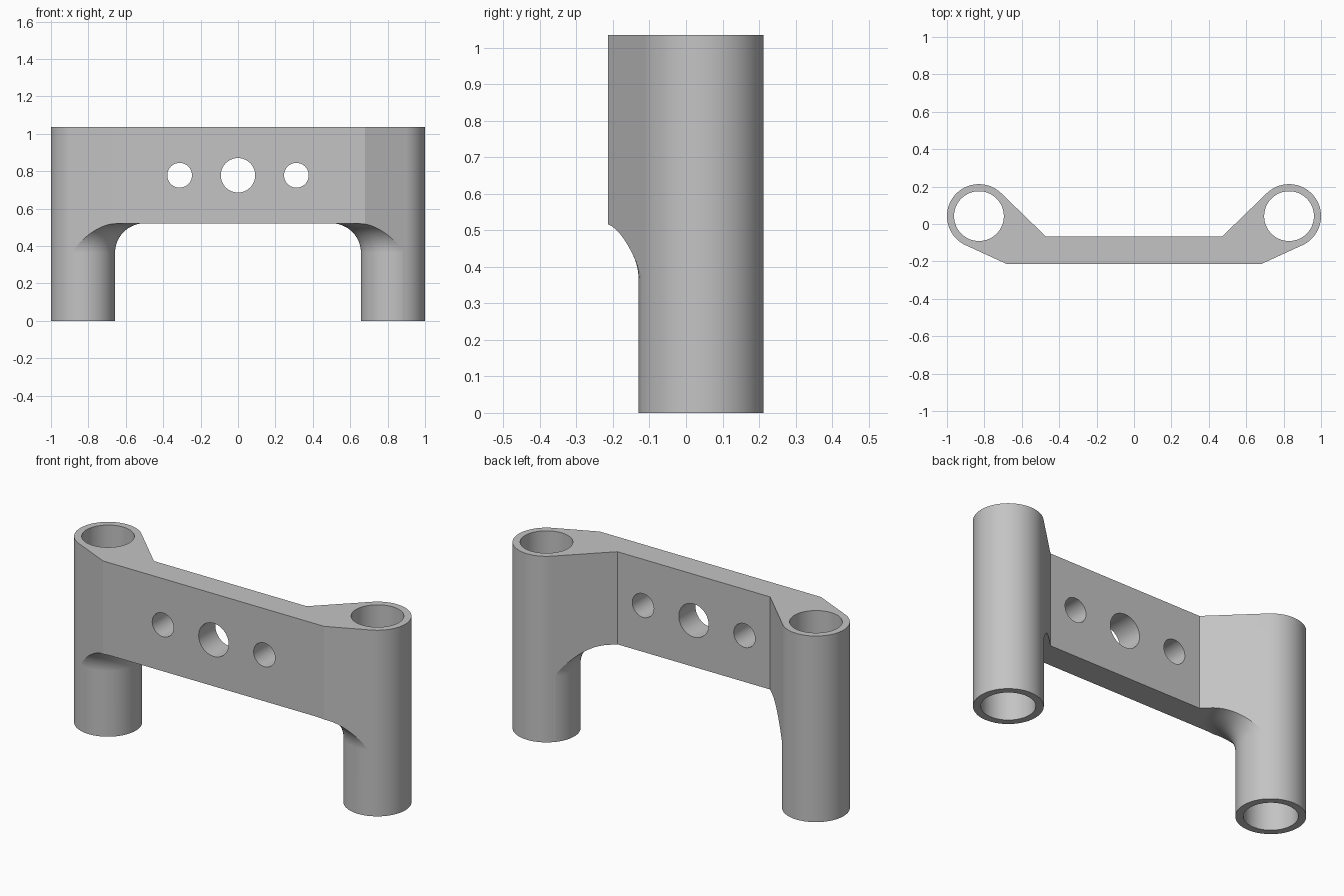
import bpy, bmesh
from math import sin, cos, pi, atan2, acos, hypot, radians
from mathutils import Matrix

cube = bpy.data.objects.get("Cube")
if cube:
    bpy.data.objects.remove(cube)

HEIGHT, BAR_BOTTOM = 1.035, 0.52
POST_X, POST_Y, POST_R, BORE_R = 0.829, 0.042, 0.171, 0.133
FILLET = 0.155
FRONT, BACK = (0.68, -0.214), (0.47, -0.068)
SEGMENTS = 128

grey = bpy.data.materials.new("Plain Grey")
grey.use_nodes = True
colour = (0.55, 0.55, 0.55, 1)
grey.diffuse_color = colour
grey.node_tree.nodes["Principled BSDF"].inputs["Base Color"].default_value = colour


def make_object(name, bm, helper=True):
    bmesh.ops.recalc_face_normals(bm, faces=bm.faces)
    mesh = bpy.data.meshes.new(name)
    bm.to_mesh(mesh)
    bm.free()
    mesh.materials.append(grey)
    obj = bpy.data.objects.new(name, mesh)
    bpy.context.collection.objects.link(obj)
    obj.hide_render = helper
    return obj


def extrude_plan(name, points, bottom, top, helper=True):
    bm = bmesh.new()
    face = bm.faces.new([bm.verts.new((x, y, bottom)) for x, y in points])
    new = bmesh.ops.extrude_face_region(bm, geom=[face])["geom"]
    verts = [g for g in new if isinstance(g, bmesh.types.BMVert)]
    bmesh.ops.translate(bm, verts=verts, vec=(0, 0, top - bottom))
    return make_object(name, bm, helper)


def cylinder(name, radius, depth, matrix):
    bm = bmesh.new()
    bmesh.ops.create_cone(bm, cap_ends=True, segments=SEGMENTS, radius1=radius,
                          radius2=radius, depth=depth, matrix=matrix)
    return make_object(name, bm)


def lathe(name, profile, x, y):
    bm = bmesh.new()
    rings = [[bm.verts.new((x + r * cos(2 * pi * i / SEGMENTS),
                            y + r * sin(2 * pi * i / SEGMENTS), z))
              for i in range(SEGMENTS)] for r, z in profile]
    for low, high in zip(rings, rings[1:]):
        for i in range(SEGMENTS):
            j = (i + 1) % SEGMENTS
            bm.faces.new((low[i], low[j], high[j], high[i]))
    bm.faces.new(rings[0])
    bm.faces.new(rings[-1])
    return make_object(name, bm)


def cut(target, cutter):
    mod = target.modifiers.new("cut", "BOOLEAN")
    mod.operation, mod.solver, mod.object = "DIFFERENCE", "EXACT", cutter
    bpy.context.view_layer.objects.active = target
    bpy.ops.object.modifier_apply(modifier=mod.name)
    bpy.data.objects.remove(cutter)


def tangent_angle(corner, side):
    dx, dy = corner[0] - POST_X, corner[1] - POST_Y
    return atan2(dy, dx) + side * acos(POST_R / hypot(dx, dy))


# Plan outline: bar with tangent arms wrapping round the posts
start = tangent_angle(FRONT, 1)
end = tangent_angle(BACK, -1) % (2 * pi)
steps = 72
arc = [(POST_X + POST_R * cos(start + (end - start) * i / steps),
        POST_Y + POST_R * sin(start + (end - start) * i / steps))
       for i in range(steps + 1)]
half = [FRONT] + arc + [BACK]
outline = half + [(-x, y) for x, y in reversed(half)]
body = extrude_plan("bridge_bracket", outline, 0, HEIGHT, helper=False)

# Space under the bar, leaving the posts and their flared fillets
gap = extrude_plan("underside_cutter", [(-2, -1), (2, -1), (2, 1), (-2, 1)],
                   -0.5, BAR_BOTTOM)
leg_r = POST_R + 0.0008
fillet = [(leg_r + FILLET * (1 - cos(a)), BAR_BOTTOM - FILLET * (1 - sin(a)))
          for a in (pi / 2 * i / 24 for i in range(25))]
profile = [(leg_r, -0.6)] + fillet + [(fillet[-1][0], 0.6)]
for side in (-1, 1):
    cut(gap, lathe("post_flare", profile, side * POST_X, POST_Y))
cut(body, gap)

# Vertical bores through the posts
for side in (-1, 1):
    cut(body, cylinder("post_bore", BORE_R, 3,
                       Matrix.Translation((side * POST_X, POST_Y, 0.5))))

# Three holes through the bar
for x, radius in ((-0.312, 0.066), (0, 0.092), (0.312, 0.066)):
    cut(body, cylinder("bar_hole", radius, 1,
                       Matrix.Translation((x, -0.14, 0.778)) @ Matrix.Rotation(radians(90), 4, "X")))

# Smooth the round surfaces and keep the machined edges sharp
bpy.ops.object.select_all(action="DESELECT")
body.select_set(True)
bpy.context.view_layer.objects.active = body
bpy.ops.object.shade_smooth_by_angle(angle=radians(18))
weighted = body.modifiers.new("even shading", "WEIGHTED_NORMAL")
weighted.keep_sharp = True
